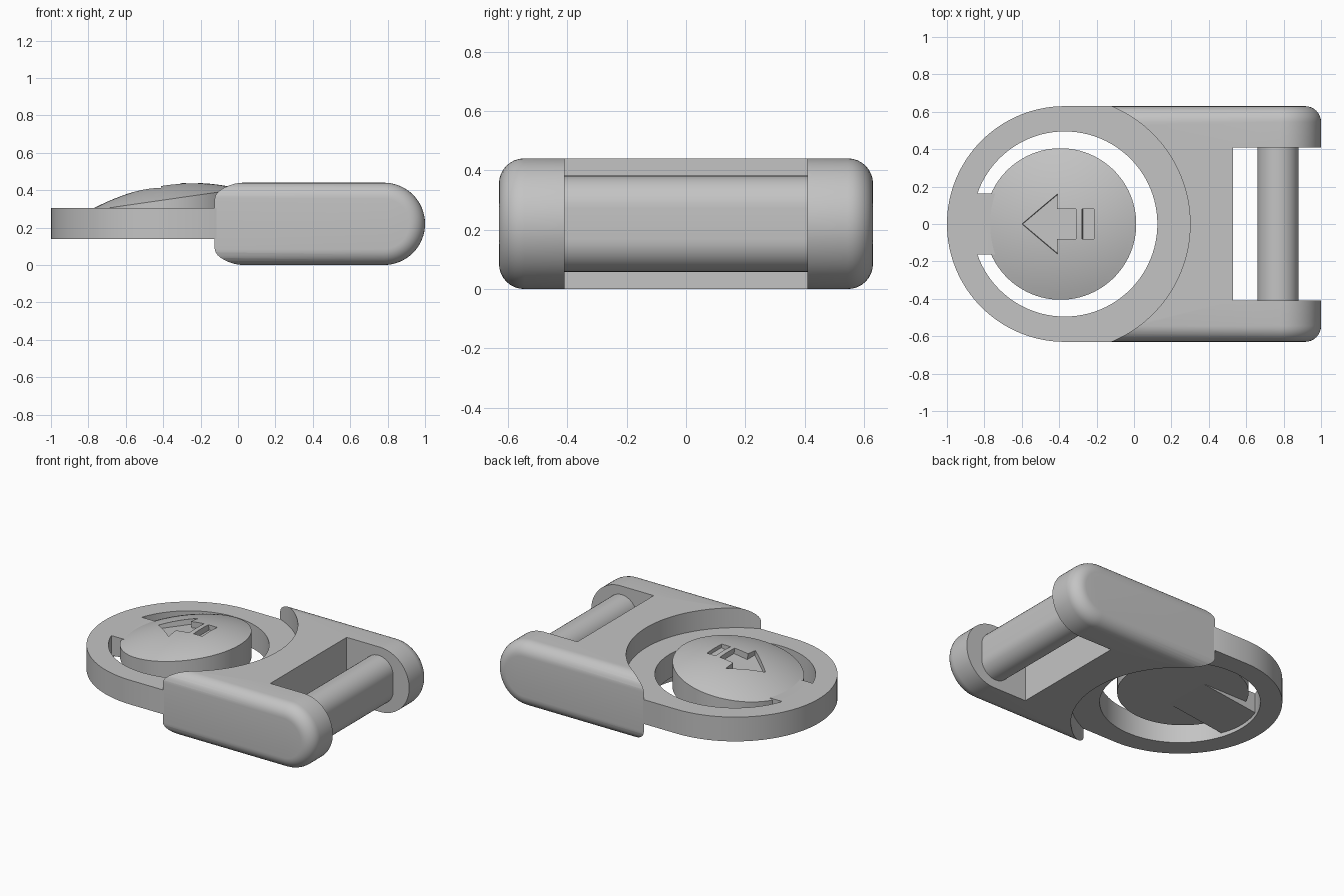
import bpy, bmesh, math

if "Cube" in bpy.data.objects:
    bpy.data.objects.remove(bpy.data.objects["Cube"])

grey = bpy.data.materials.new("plain_grey")
grey.diffuse_color = (0.55, 0.55, 0.55, 1)
grey.use_nodes = True
grey.node_tree.nodes["Principled BSDF"].inputs["Base Color"].default_value = grey.diffuse_color


def loft(name, rings):
    """Closed solid through a list of equal-length point rings."""
    bm = bmesh.new()
    loops = [[bm.verts.new(p) for p in ring] for ring in rings]
    n = len(loops[0])
    for a, b in zip(loops, loops[1:]):
        for i in range(n):
            j = (i + 1) % n
            bm.faces.new((a[i], a[j], b[j], b[i]))
    bm.faces.new(loops[0])
    bm.faces.new(loops[-1])
    bmesh.ops.recalc_face_normals(bm, faces=bm.faces)
    mesh = bpy.data.meshes.new(name)
    bm.to_mesh(mesh)
    bm.free()
    mesh.materials.append(grey)
    ob = bpy.data.objects.new(name, mesh)
    bpy.context.collection.objects.link(ob)
    return ob


def prism_z(name, pts, z0, z1):
    return loft(name, [[(x, y, z) for x, y in pts] for z in (z0, z1)])


def prism_y(name, pts, y):
    return loft(name, [[(x, s, z) for x, z in pts] for s in (-y, y)])


def arc(cx, cy, r, a0, a1, n):
    steps = [math.radians(a0 + (a1 - a0) * i / n) for i in range(n + 1)]
    return [(cx + r * math.cos(a), cy + r * math.sin(a)) for a in steps]


def circle(cx, cy, r, n=96):
    return arc(cx, cy, r, 0, 360, n)[:-1]


def combine(ob, other, operation):
    mod = ob.modifiers.new(operation.lower(), 'BOOLEAN')
    mod.operation, mod.solver, mod.object = operation, 'EXACT', other
    bpy.context.view_layer.objects.active = ob
    bpy.ops.object.modifier_apply(modifier=mod.name)
    bpy.data.objects.remove(other)


# Buckle body: rounded end, filleted sides, round socket and rear slot
def body_ring(y, inset):
    pts = [(-0.4, inset)] + arc(0.78, 0.22, 0.22 - inset, -90, 90, 32) + [(-0.4, 0.44 - inset)]
    return [(x, y, z) for x, z in pts]


FILLET = 0.085
half = []
for i in range(9):
    t = math.radians(90 * i / 8)
    half.append((0.63 - FILLET * (1 - math.sin(t)), FILLET * (1 - math.cos(t))))
half = [(0.63 - FILLET + FILLET * math.cos(math.radians(90 * i / 8)),
         FILLET * (1 - math.sin(math.radians(90 * i / 8)))) for i in range(9)]
rings = [body_ring(-y, d) for y, d in ((y, d) for y, d in half)]
rings += [body_ring(y, d) for y, d in reversed(half)]
body = loft("buckle_body", rings)
combine(body, prism_z("socket_cutter", circle(-0.38, 0, 0.68, 128), -0.2, 0.7), 'DIFFERENCE')
slot = [(0.53, -0.41), (1.2, -0.41), (1.2, 0.41), (0.53, 0.41)]
combine(body, prism_z("slot_cutter", slot, -0.2, 0.7), 'DIFFERENCE')

# Strap bar across the slot
bar = arc(0.77, 0.272, 0.11, 0, 180, 20) + arc(0.77, 0.168, 0.11, 180, 360, 20)
prism_y("strap_bar", bar, 0.43)

# Ring plate with round opening, and the spring tongue reaching inward
plate = arc(-0.37, 0, 0.63, 90, 270, 64) + arc(-0.38, 0, 0.683, -67.3, 67.3, 48)
ring = prism_z("ring_plate", plate, 0.14, 0.305)
combine(ring, prism_z("opening_cutter", circle(-0.37, 0, 0.495), -0.1, 0.6), 'DIFFERENCE')
tongue = [(-0.92, 0.158), (-0.42, 0.22), (-0.5, 0.28), (-0.66, 0.305), (-0.92, 0.305)]
combine(ring, prism_y("tongue", tongue, 0.163), 'UNION')

# Domed push button, its top tilted up toward the body
CX, R, SLOPE = -0.393, 0.405, 0.144


def tilted(x, y, h):
    return (x, y, 0.348 + SLOPE * (x - CX) + h)


rings = [[(x, y, 0.22) for x, y in circle(CX, 0, R)]]
for i in range(13):
    f = max(1 - i / 12, 0.02)
    rings.append([tilted(x, y, 0.08 * (1 - f * f)) for x, y in circle(CX, 0, R * f)])
button = loft("push_button", rings)

# Engraved arrow and bar on the button
arrow = [(-0.60, 0), (-0.41, -0.16), (-0.41, -0.08), (-0.31, -0.08),
         (-0.31, 0.08), (-0.41, 0.08), (-0.41, 0.16)]
dash = [(-0.278, -0.08), (-0.214, -0.08), (-0.214, 0.08), (-0.278, 0.08)]
for shape in (arrow, dash):
    cutter = loft("engraving_cutter", [[tilted(x - SLOPE * (h - 0.07), y, h) for x, y in shape]
                                       for h in (0.035, 0.15)])
    combine(button, cutter, 'DIFFERENCE')

# Smooth shading with sharp edges kept
for ob in bpy.context.scene.objects:
    ob.select_set(True)
bpy.context.view_layer.objects.active = body
bpy.ops.object.shade_smooth_by_angle(angle=math.radians(30))
